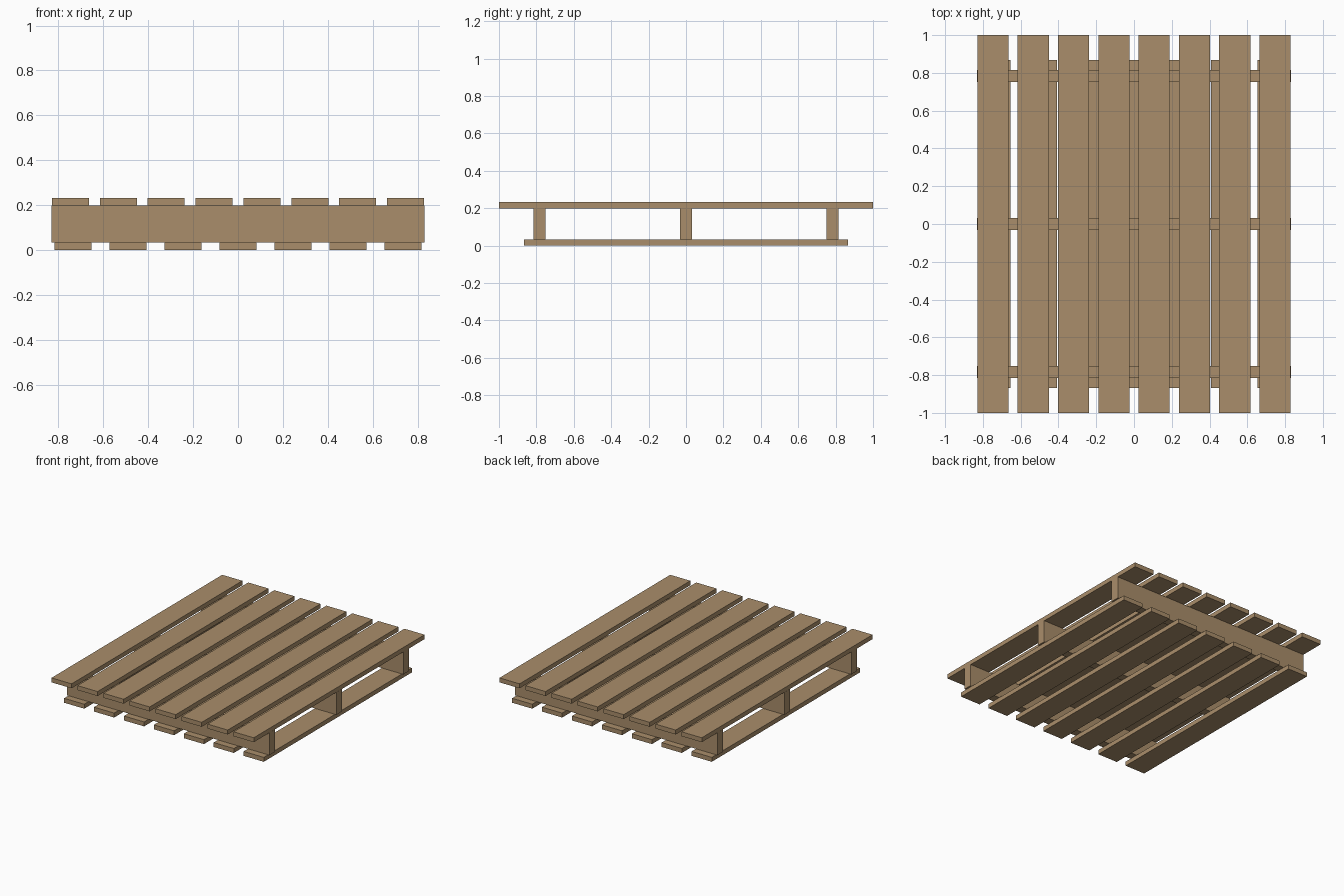
import bpy

if "Cube" in bpy.data.objects:
    bpy.data.objects.remove(bpy.data.objects["Cube"])

wood = bpy.data.materials.new("wood")
wood.diffuse_color = (0.40, 0.27, 0.145, 1)
wood.use_nodes = True
wood.node_tree.nodes["Principled BSDF"].inputs["Base Color"].default_value = wood.diffuse_color


def board(name, size, centre):
    """Box plank with its dimensions baked into the mesh."""
    bpy.ops.mesh.primitive_cube_add(size=1, location=centre)
    ob = bpy.context.object
    ob.name = name
    ob.scale = size
    bpy.ops.object.transform_apply(location=False, rotation=False, scale=True)
    ob.data.materials.append(wood)


T = 0.033          # deck board thickness
W = 0.165          # deck board width
H = 0.166          # stringer height


def deck(name, count, half_span, length, z):
    """Row of evenly spaced boards running along y."""
    for i in range(count):
        x = -half_span + 2 * half_span * i / (count - 1)
        board(f"{name}_{i + 1}", (W, length, T), (x, 0, z))


# Lower deck, cross stringers, upper deck
deck("bottom_board", 7, 0.736, 1.734, T / 2)
for i, y in enumerate((-0.784, 0, 0.784)):
    board(f"stringer_{i + 1}", (1.66, 0.065, H), (0, y, T + H / 2))
deck("top_board", 8, 0.747, 2.0, T + H + T / 2)
